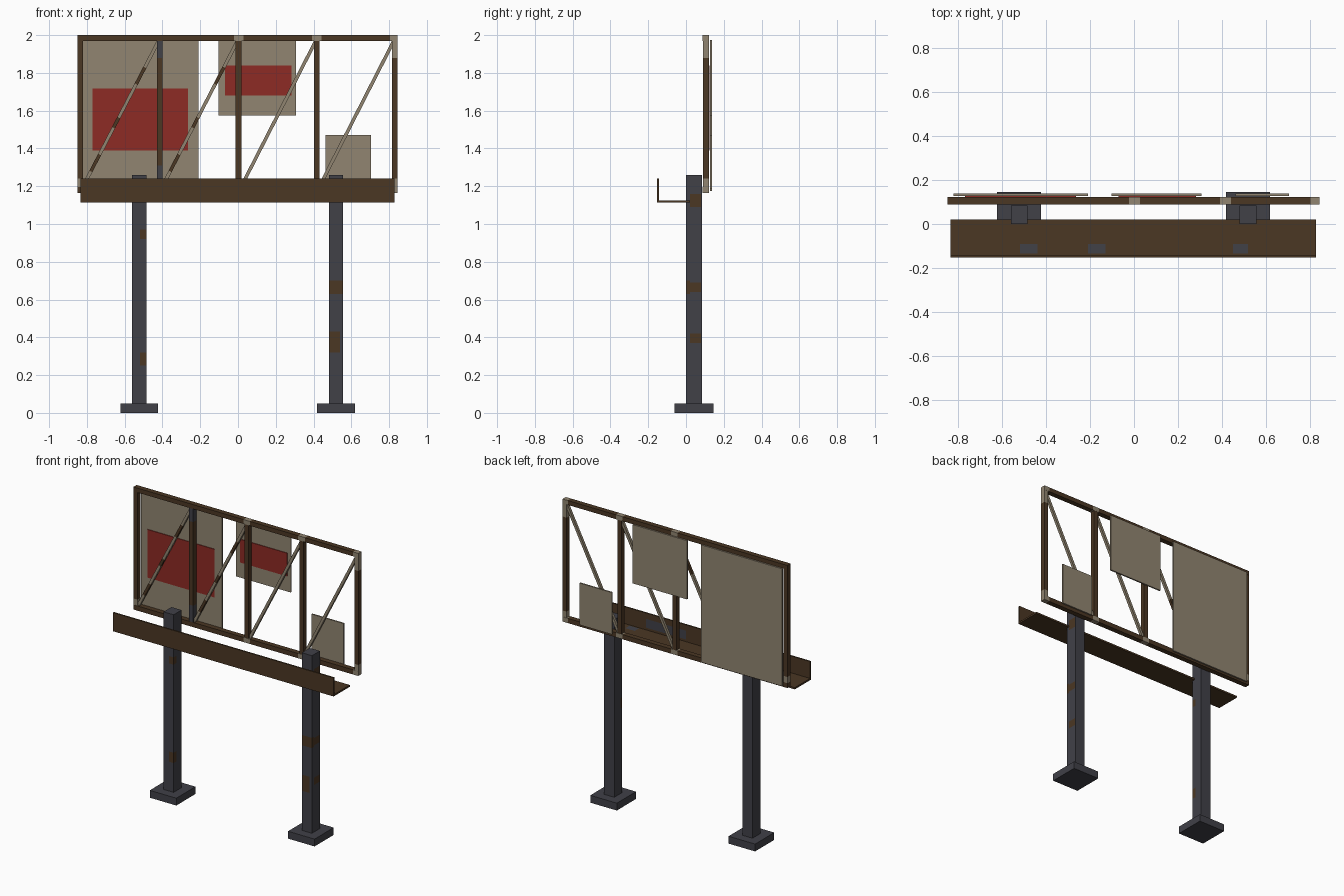
import bpy, bmesh, math
from mathutils import Vector

if "Cube" in bpy.data.objects:
    bpy.data.objects.remove(bpy.data.objects["Cube"])


def material(name, rgb):
    m = bpy.data.materials.new(name)
    m.diffuse_color = (*rgb, 1)
    m.use_nodes = True
    m.node_tree.nodes["Principled BSDF"].inputs["Base Color"].default_value = m.diffuse_color
    return m


STEEL = material("dark steel", (0.052, 0.052, 0.064))
RUST = material("rust brown", (0.070, 0.038, 0.017))
PALE = material("pale board", (0.285, 0.235, 0.165))
RED = material("faded red", (0.27, 0.024, 0.018))


def box(name, lo, hi, mat):
    """Axis-aligned box between two corners."""
    me = bpy.data.meshes.new(name)
    bm = bmesh.new()
    bmesh.ops.create_cube(bm, size=1)
    for v in bm.verts:
        v.co = [l + (c + 0.5) * (h - l) for c, l, h in zip(v.co, lo, hi)]
    bm.to_mesh(me)
    bm.free()
    me.materials.append(mat)
    ob = bpy.data.objects.new(name, me)
    bpy.context.collection.objects.link(ob)
    return ob


def paint(ob, mat, lo, hi):
    """Cut the surface along a box and colour the faces inside it."""
    me = ob.data
    if mat.name not in me.materials:
        me.materials.append(mat)
    index = me.materials.find(mat.name)
    bm = bmesh.new()
    bm.from_mesh(me)
    for axis in range(3):
        normal = Vector((0, 0, 0))
        normal[axis] = 1
        for d in (lo[axis], hi[axis]):
            if abs(d) < 5:
                bmesh.ops.bisect_plane(bm, geom=bm.verts[:] + bm.edges[:] + bm.faces[:],
                                       plane_co=normal * d, plane_no=normal)
    for f in bm.faces:
        c = f.calc_center_median()
        if all(lo[i] <= c[i] <= hi[i] for i in range(3)):
            f.material_index = index
    bm.to_mesh(me)
    bm.free()


def strut(name, a, b, width, mat):
    """Square bar in the frame plane from a to b, given as (x, z)."""
    y = 0.106
    a, b = Vector((a[0], y, a[1])), Vector((b[0], y, b[1]))
    length = (b - a).length
    ob = box(name, (-width / 2, -width / 2, 0), (width / 2, width / 2, length), mat)
    ob.location = a
    ob.rotation_euler = (0, math.atan2(b.x - a.x, b.z - a.z), 0)
    return ob


ANY = 9

# Posts on square feet, with rust patches
posts = []
for side, x in (("left", -0.523), ("right", 0.519)):
    posts.append(box(side + "_post", (x - 0.038, 0, 0.04), (x + 0.038, 0.085, 1.26), STEEL))
    box(side + "_foot", (x - 0.1, -0.06, 0), (x + 0.1, 0.146, 0.05), STEEL)
paint(posts[0], RUST, (-0.52, -ANY, 0.25), (ANY, 0.03, 0.32))
paint(posts[0], RUST, (-0.52, -ANY, 0.92), (ANY, 0.03, 0.97))
paint(posts[1], RUST, (-ANY, -ANY, 0.63), (ANY, 0.02, 0.70))
paint(posts[1], RUST, (0.485, -ANY, 0.32), (0.54, 0.01, 0.43))
for z, h in ((0.37, 0.05), (0.64, 0.05), (1.09, 0.07)):
    paint(posts[1], RUST, (0.54, 0.02, z), (ANY, 0.08, z + h))

# Catwalk: floor and front lip
floor = box("catwalk_floor", (-0.835, -0.148, 1.113), (0.828, 0.021, 1.125), RUST)
for x, w in ((-0.52, 0.08), (-0.21, 0.08), (0.45, 0.07)):
    paint(floor, STEEL, (x, -0.135, 1.12), (x + w, -0.09, ANY))
lip = box("catwalk_lip", (-0.835, -0.153, 1.113), (0.828, -0.143, 1.24), RUST)
paint(lip, STEEL, (0.1, -0.145, 1.14), (0.4, ANY, 1.2))

# Sign frame: rails and uprights with bare joints
XS = (-0.835, -0.415, 0.003, 0.417, 0.83)
Y0, Y1 = 0.088, 0.123
for name, z0, z1 in (("bottom_rail", 1.165, 1.197), ("top_rail", 1.97, 2.0)):
    rail = box(name, (-0.85, Y0, z0), (0.845, Y1, z1), RUST)
    for x in XS[2:]:
        paint(rail, PALE, (x - 0.025, -ANY, -ANY), (x + 0.025, ANY, ANY))
for i, x in enumerate(XS):
    up = box("upright_%d" % (i + 1), (x - 0.015, Y0 + 0.001, 1.197),
             (x + 0.015, Y1 - 0.001, 1.97), RUST)
    if i == 1:
        paint(up, STEEL, (-ANY, -ANY, 1.88), (ANY, ANY, ANY))
        paint(up, STEEL, (-ANY, -ANY, -ANY), (ANY, ANY, 1.31))
    if i == 4:
        paint(up, PALE, (-ANY, -ANY, 1.88), (ANY, ANY, ANY))
    if i in (0, 4):
        paint(up, PALE, (-ANY, -ANY, -ANY), (ANY, ANY, 1.24))

# Diagonal braces, one per bay
for i, (xa, xb) in enumerate(zip(XS, XS[1:])):
    brace = strut("brace_%d" % (i + 1), (xa + 0.01, 1.19), (xb - 0.005, 1.97), 0.018, PALE)
    if i < 2:
        for z in ((0.1, 0.2), (0.36, 0.42), (0.62, 0.72)):
            paint(brace, RUST, (-ANY, -ANY, z[0]), (ANY, ANY, z[1]))

# Remaining boards behind the frame
for name, x0, x1, z0, z1 in (("large_board", -0.822, -0.21, 1.175, 1.975),
                             ("upper_board", -0.103, 0.308, 1.575, 1.975),
                             ("lower_board", 0.463, 0.705, 1.185, 1.47)):
    box(name, (x0, 0.128, z0), (x1, 0.138, z1), PALE)

# Red posters on the front of the boards
for name, x0, x1, z0, z1 in (("large_poster", -0.77, -0.265, 1.39, 1.718),
                             ("small_poster", -0.07, 0.283, 1.68, 1.838)):
    box(name, (x0, 0.1235, z0), (x1, 0.1285, z1), RED)
